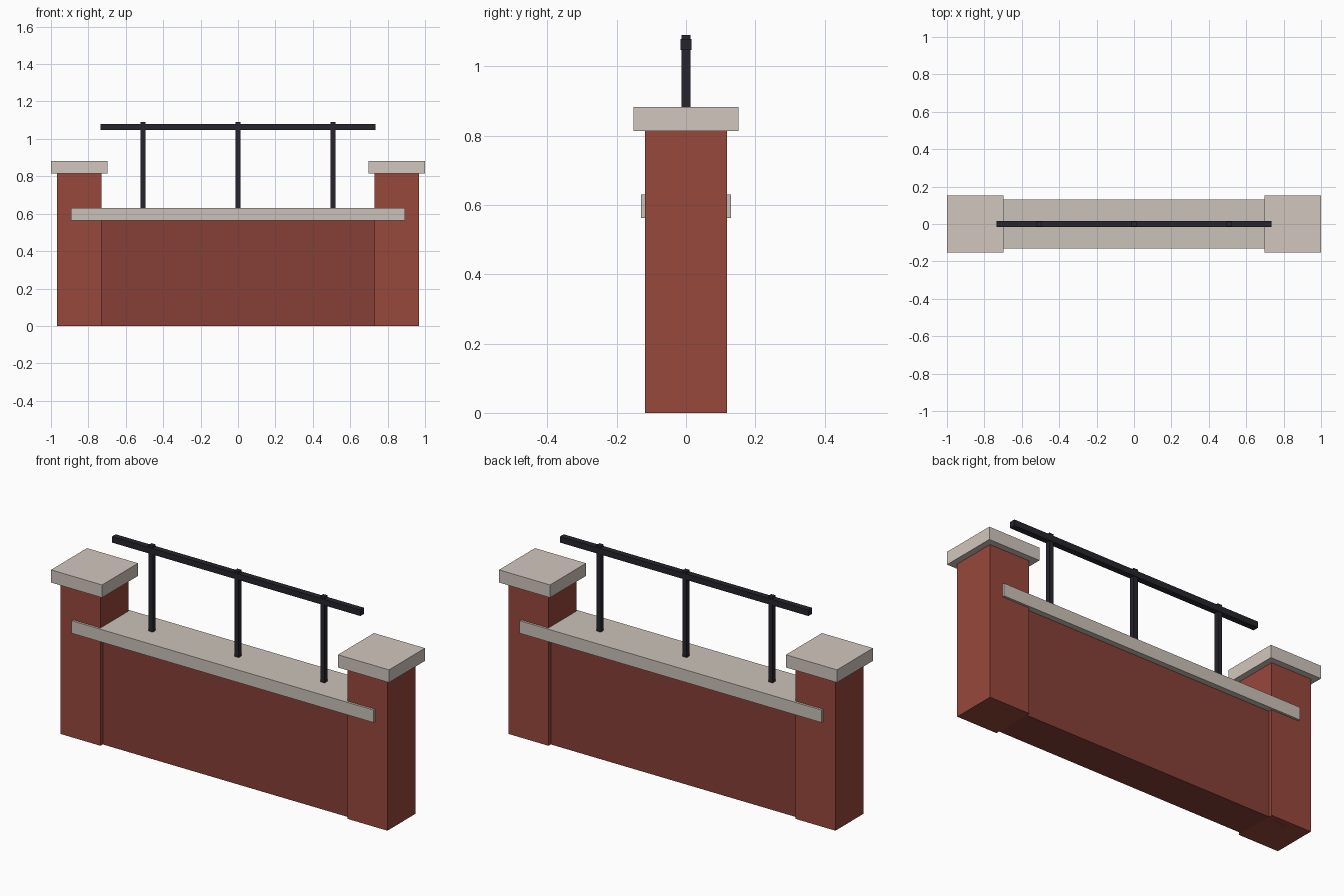
import bpy

if "Cube" in bpy.data.objects:
    bpy.data.objects.remove(bpy.data.objects["Cube"])


def material(name, color):
    m = bpy.data.materials.new(name)
    m.diffuse_color = (*color, 1)
    m.use_nodes = True
    m.node_tree.nodes["Principled BSDF"].inputs["Base Color"].default_value = m.diffuse_color
    return m


brick = material("brick", (0.31, 0.065, 0.045))
dark_brick = material("dark_brick", (0.235, 0.05, 0.037))
stone = material("stone", (0.64, 0.57, 0.51))
coping_stone = material("coping_stone", (0.60, 0.54, 0.48))
iron = material("iron", (0.02, 0.018, 0.025))


def box(name, x, half_x, half_y, z0, z1, mat):
    bpy.ops.mesh.primitive_cube_add(size=2, location=(x, 0, (z0 + z1) / 2))
    ob = bpy.context.object
    ob.name = name
    ob.scale = (half_x, half_y, (z1 - z0) / 2)
    bpy.ops.object.transform_apply(location=False, rotation=False, scale=True)
    ob.data.materials.append(mat)
    return ob


# Low wall running into the pillars, with its coping
box("wall", 0, 0.85, 0.099, 0, 0.563, dark_brick)
box("wall_coping", 0, 0.893, 0.13, 0.563, 0.63, coping_stone)

# End pillars with overhanging caps
for side, x in (("left", -0.849), ("right", 0.849)):
    box(side + "_pillar", x, 0.118, 0.118, 0, 0.814, brick)
    box(side + "_pillar_cap", x, 0.151, 0.152, 0.814, 0.882, stone)

# Railing: three posts through one top rail
for i in range(3):
    box(f"rail_post_{i + 1}", (i - 1) * 0.508, 0.0125, 0.0125, 0.62, 1.09, iron)
box("top_rail", 0, 0.735, 0.016, 1.047, 1.079, iron)
